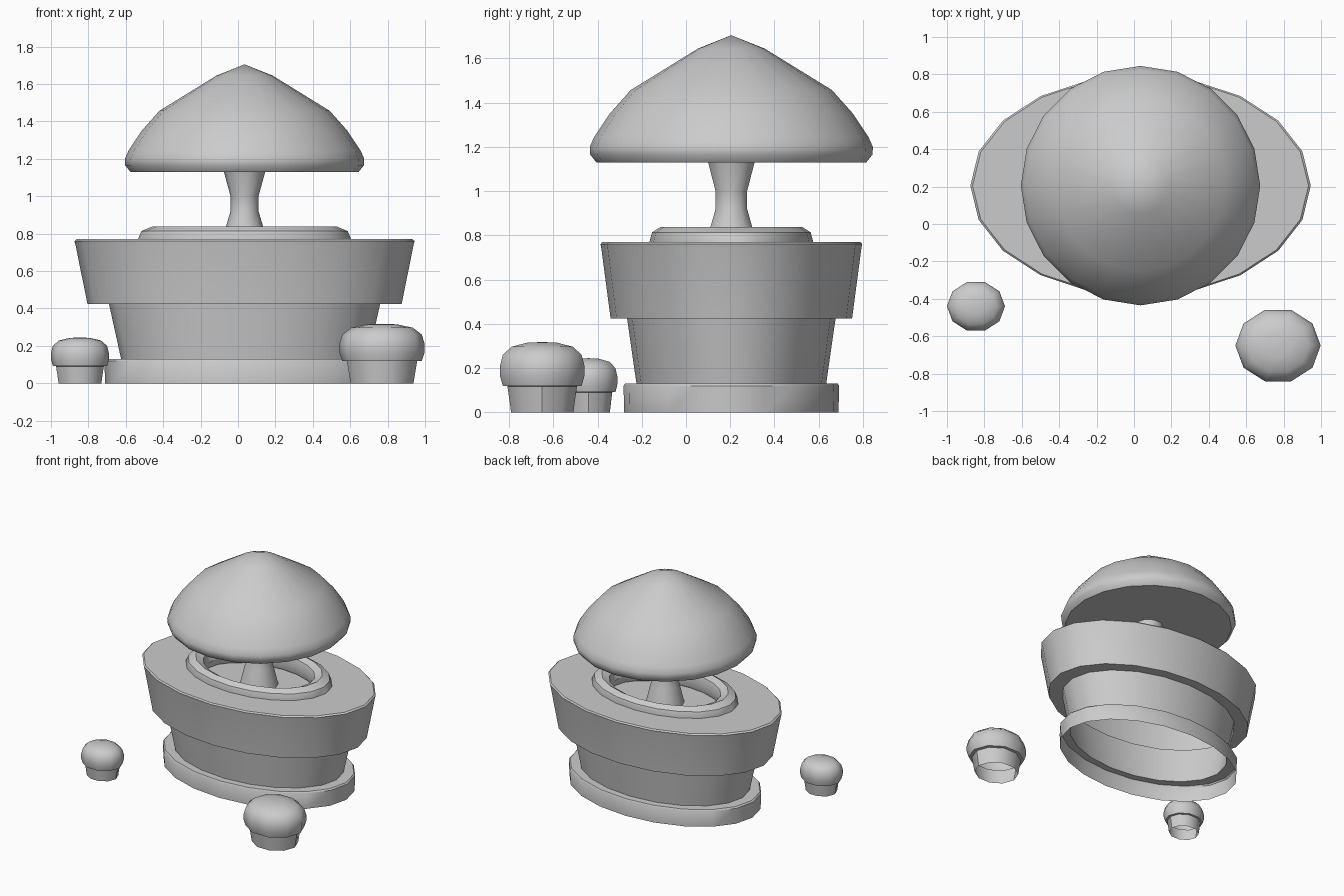
import bpy, bmesh, math

if "Cube" in bpy.data.objects:
    bpy.data.objects.remove(bpy.data.objects["Cube"])

CX, CY = 0.035, 0.205   # centre of the big planter
OVAL = 0.65             # depth / width of the oval parts


def lathe(name, profile, sides, loc, scale=(1, 1, 1), closed=False):
    """Revolve (radius, z) points, listed bottom to top along the outside."""
    bm = bmesh.new()
    rings = []
    for r, z in profile:
        if r == 0:
            rings.append([bm.verts.new((0, 0, z * scale[2]))] * sides)
        else:
            rings.append([bm.verts.new((r * math.cos(a) * scale[0],
                                        r * math.sin(a) * scale[1],
                                        z * scale[2]))
                          for a in (2 * math.pi * i / sides for i in range(sides))])
    pairs = list(zip(rings, rings[1:]))
    if closed:
        pairs.append((rings[-1], rings[0]))
    for lo, hi in pairs:
        for i in range(sides):
            j = (i + 1) % sides
            quad = dict.fromkeys((lo[i], lo[j], hi[j], hi[i]))
            bm.faces.new(list(quad))
    mesh = bpy.data.meshes.new(name)
    bm.to_mesh(mesh)
    bm.free()
    obj = bpy.data.objects.new(name, mesh)
    bpy.context.collection.objects.link(obj)
    obj.location = loc
    bpy.ops.object.select_all(action='DESELECT')
    obj.select_set(True)
    bpy.context.view_layer.objects.active = obj
    bpy.ops.object.shade_smooth_by_angle(angle=math.radians(40))
    return obj


# Oval planter shell, open underneath: foot, waist, wide band, recessed floor
lathe("planter", [(0.745, 0), (0.75, 0.12), (0.74, 0.13), (0.66, 0.13),
                  (0.725, 0.425), (0.84, 0.425), (0.905, 0.745), (0.91, 0.76),
                  (0.898, 0.77), (0.49, 0.77), (0.49, 0.69), (0, 0.69)],
      20, (CX, CY, 0), (1, OVAL, 1))

# Oval rolled ring around the recess
tube = [(0.493 + 0.083 * math.cos(k * math.pi / 4),
         0.755 + 0.083 * math.sin(k * math.pi / 4)) for k in range(8)]
lathe("rim_ring", tube, 20, (CX, CY, 0), (1, OVAL, 1), closed=True)

# Stem flaring at both ends
lathe("stem", [(0.135, 0.69), (0.1, 0.835), (0.075, 0.92), (0.075, 1.0), (0.113, 1.14)],
      10, (CX, CY, 0))

# Large round cap with flat underside
lathe("large_cap", [(0, 1.13), (0.61, 1.13), (0.638, 1.165), (0.64, 1.2),
                    (0.62, 1.245), (0.55, 1.35), (0.455, 1.457),
                    (0.15, 1.645), (0, 1.705)], 20, (CX, CY, 0))

# Two small mushrooms: open cup plus rounded cap
for side, x, y, s, h in (("right", 0.77, -0.65, 1.0, 1.0),
                         ("left", -0.845, -0.44, 0.68, 0.77)):
    scale = (s, 0.88 * s, h)
    lathe(side + "_small_stem", [(0.168, 0), (0.183, 0.09), (0.188, 0.12)],
          10, (x, y, 0), scale)
    lathe(side + "_small_cap", [(0.188, 0.118), (0.213, 0.12), (0.228, 0.165), (0.228, 0.21),
                                (0.213, 0.26), (0.165, 0.297), (0.08, 0.315), (0, 0.318)],
          10, (x, y, 0), scale)
